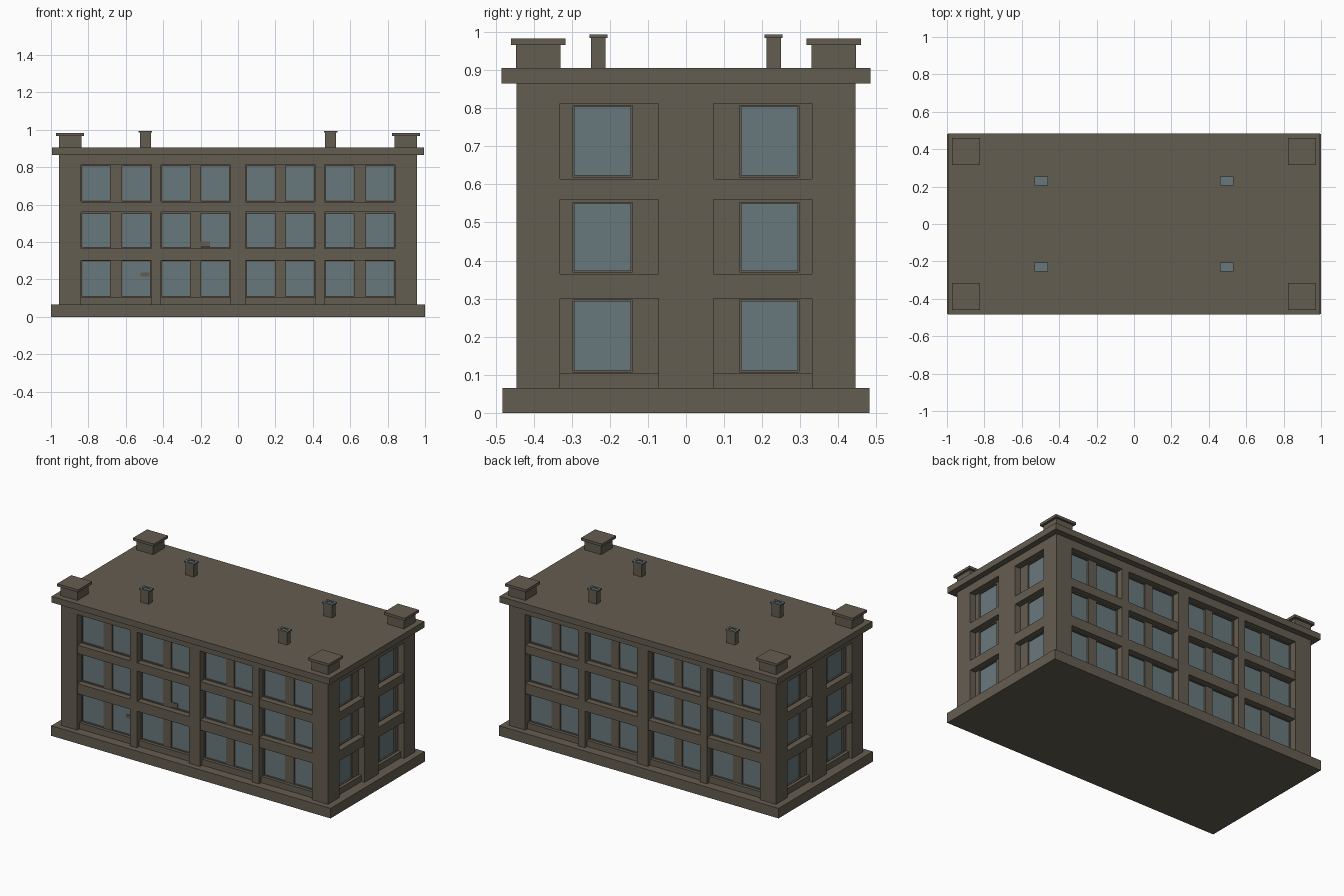
import bpy
import bmesh
from mathutils import Matrix, Vector

if "Cube" in bpy.data.objects:
    bpy.data.objects.remove(bpy.data.objects["Cube"], do_unlink=True)


def material(name, rgb):
    m = bpy.data.materials.new(name)
    m.use_nodes = True
    m.diffuse_color = (*rgb, 1)
    bsdf = m.node_tree.nodes["Principled BSDF"]
    bsdf.inputs["Base Color"].default_value = (*rgb, 1)
    bsdf.inputs["Roughness"].default_value = 0.8
    return m


STONE = material("brown stone", (0.127, 0.109, 0.082))
GLASS = material("blue grey glass", (0.141, 0.188, 0.202))


def boxes(name, extents, mat):
    """One object made of boxes, each given as (x0, x1, y0, y1, z0, z1)."""
    bm = bmesh.new()
    for x0, x1, y0, y1, z0, z1 in extents:
        size = Matrix.Diagonal((abs(x1 - x0), abs(y1 - y0), z1 - z0, 1))
        centre = Vector((x0 + x1, y0 + y1, z0 + z1)) / 2
        bmesh.ops.create_cube(bm, size=1, matrix=Matrix.Translation(centre) @ size)
    mesh = bpy.data.meshes.new(name)
    bm.to_mesh(mesh)
    bm.free()
    mesh.materials.append(mat)
    obj = bpy.data.objects.new(name, mesh)
    bpy.context.collection.objects.link(obj)
    return obj


def cut(obj, extents):
    """Carve boxes out of an object."""
    cutter = boxes("cutter", extents, STONE)
    cutter.hide_render = True
    mod = obj.modifiers.new("cut", "BOOLEAN")
    mod.operation = "DIFFERENCE"
    mod.solver = "EXACT"
    mod.object = cutter
    bpy.context.view_layer.objects.active = obj
    bpy.ops.object.modifier_apply(modifier=mod.name)
    bpy.data.objects.remove(cutter, do_unlink=True)


HALF_X, HALF_Y = 0.957, 0.445
PLINTH_TOP, ROOF_BOTTOM, ROOF_TOP = 0.065, 0.865, 0.905
BAY_TOP, RECESS, REVEAL = 0.813, 0.042, 0.01
FLOORS = [(0.108, 0.297), (0.37, 0.553), (0.62, 0.807)]
BANDS = [(0.3, 0.365), (0.56, 0.614)]


def on_facade(axis, side, a0, a1, d0, d1, z0, z1):
    """Box on a wall: a runs along the wall, d is the depth inside it."""
    half = HALF_Y if axis == "x" else HALF_X
    p, q = sorted((side * (half - d0), side * (half - d1)))
    return (a0, a1, p, q, z0, z1) if axis == "x" else (p, q, a0, a1, z0, z1)


# Bays along each wall, with the windows inside them
long_bays, short_bays = [], []
for s in (-1, 1):
    for inner, outer in ((0.04, 0.412), (0.462, 0.84)):
        panes = [(inner + 0.005, inner + 0.158), (outer - 0.158, outer - 0.005)]
        long_bays.append((s, inner, outer, panes))
    short_bays.append((s, 0.072, 0.331, [(0.141, 0.297)]))

bay_cuts, window_cuts, glass, bands, sills = [], [], [], [], []
for axis, bays in (("x", long_bays), ("y", short_bays)):
    for side in (-1, 1):
        for s, inner, outer, panes in bays:
            a0, a1 = sorted((s * inner, s * outer))
            bay_cuts.append(on_facade(axis, side, a0, a1, -0.05, RECESS, PLINTH_TOP, BAY_TOP))
            for z0, z1 in BANDS:
                bands.append(on_facade(axis, side, a0, a1, 0.003, RECESS, z0, z1))
            sills.append(on_facade(axis, side, a0, a1, 0.022, RECESS, PLINTH_TOP, 0.105))
            for pane in panes:
                b0, b1 = sorted(s * p for p in pane)
                for z0, z1 in FLOORS:
                    window_cuts.append(on_facade(axis, side, b0, b1, RECESS - 0.005,
                                                 RECESS + REVEAL, z0, z1))
                    glass.append(on_facade(axis, side, b0 + 0.003, b1 - 0.003, RECESS + REVEAL - 0.004,
                                           RECESS + REVEAL + 0.002, z0 + 0.003, z1 - 0.003))

# Walls with recessed bays and window openings
walls = boxes("walls", [(-HALF_X, HALF_X, -HALF_Y, HALF_Y, PLINTH_TOP, ROOF_BOTTOM)], STONE)
cut(walls, bay_cuts)
cut(walls, window_cuts)
boxes("window_glass", glass, GLASS)
boxes("floor_bands", bands, STONE)
boxes("window_sills", sills, STONE)

# Plinth and roof slab
boxes("plinth", [(-1, 1, -0.482, 0.482, 0, PLINTH_TOP)], STONE)
boxes("roof_slab", [(-0.995, 0.995, -0.485, 0.485, ROOF_BOTTOM, ROOF_TOP)], STONE)

# Small plates in front of two front windows
front = -HALF_Y + RECESS
boxes("window_plates", [(-0.2, -0.15, front, front + 0.008, 0.372, 0.402),
                        (-0.52, -0.472, front, front + 0.008, 0.215, 0.236)], STONE)


def stack(x, y, hx, hy, z0, z1):
    return (x - hx, x + hx, y - hy, y + hy, z0, z1)


# Corner blocks with caps, and small vents with glazed tops
for sx, x_name in ((-1, "right"), (1, "left")):
    for sy, y_name in ((-1, "front"), (1, "back")):
        x, y = sx * 0.898, sy * 0.388
        boxes(f"corner_block_{y_name}_{x_name}",
              [stack(x, y, 0.06, 0.058, ROOF_TOP, 0.966),
               stack(x, y, 0.075, 0.072, 0.966, 0.983)], STONE)
        x, y = sx * 0.495, sy * 0.23
        boxes(f"vent_{y_name}_{x_name}",
              [stack(x, y, 0.03, 0.019, ROOF_TOP, 0.985)], STONE)
        cap = boxes(f"vent_cap_{y_name}_{x_name}",
                    [stack(x, y, 0.036, 0.024, 0.984, 0.993)], STONE)
        cut(cap, [stack(x, y, 0.023, 0.012, 0.988, 1.01)])
        cap.data.materials.append(GLASS)
        for face in cap.data.polygons:
            if face.normal.z > 0.5:
                face.material_index = 1
